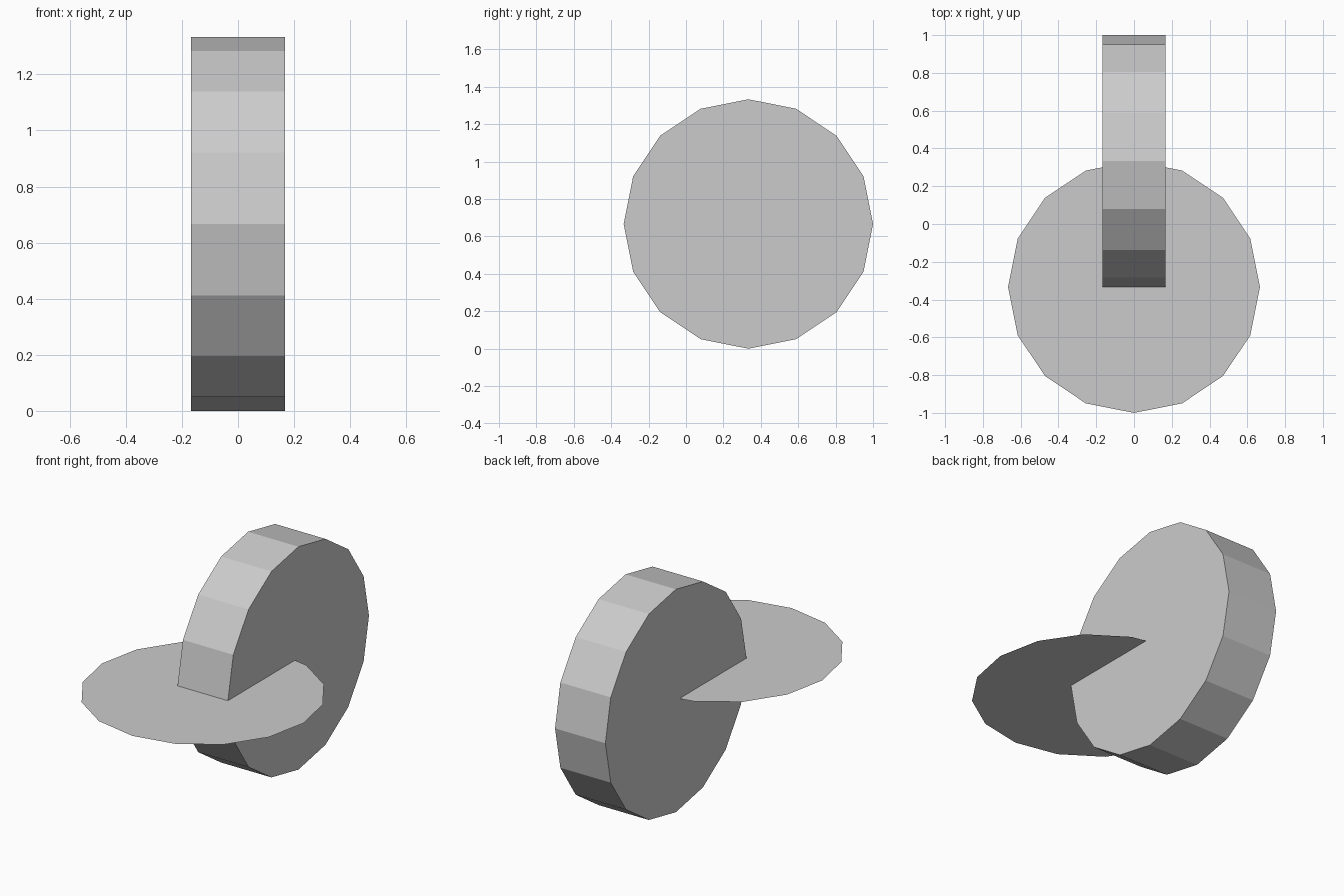
import bpy
import math

if "Cube" in bpy.data.objects:
    bpy.data.objects.remove(bpy.data.objects["Cube"])

R = 2 / 3          # shared radius of both parts
SIDES = 16

# Upright thick wheel, axis along x
bpy.ops.mesh.primitive_cylinder_add(
    vertices=SIDES, radius=R, depth=1 / 3,
    location=(0, 1 / 3, R), rotation=(0, math.pi / 2, 0))
bpy.context.object.name = "upright_wheel"

# Paper-thin horizontal disc cutting through the wheel at mid height
bpy.ops.mesh.primitive_circle_add(
    vertices=SIDES, radius=R, fill_type='NGON',
    location=(0, -1 / 3, R))
bpy.context.object.name = "flat_disc"
